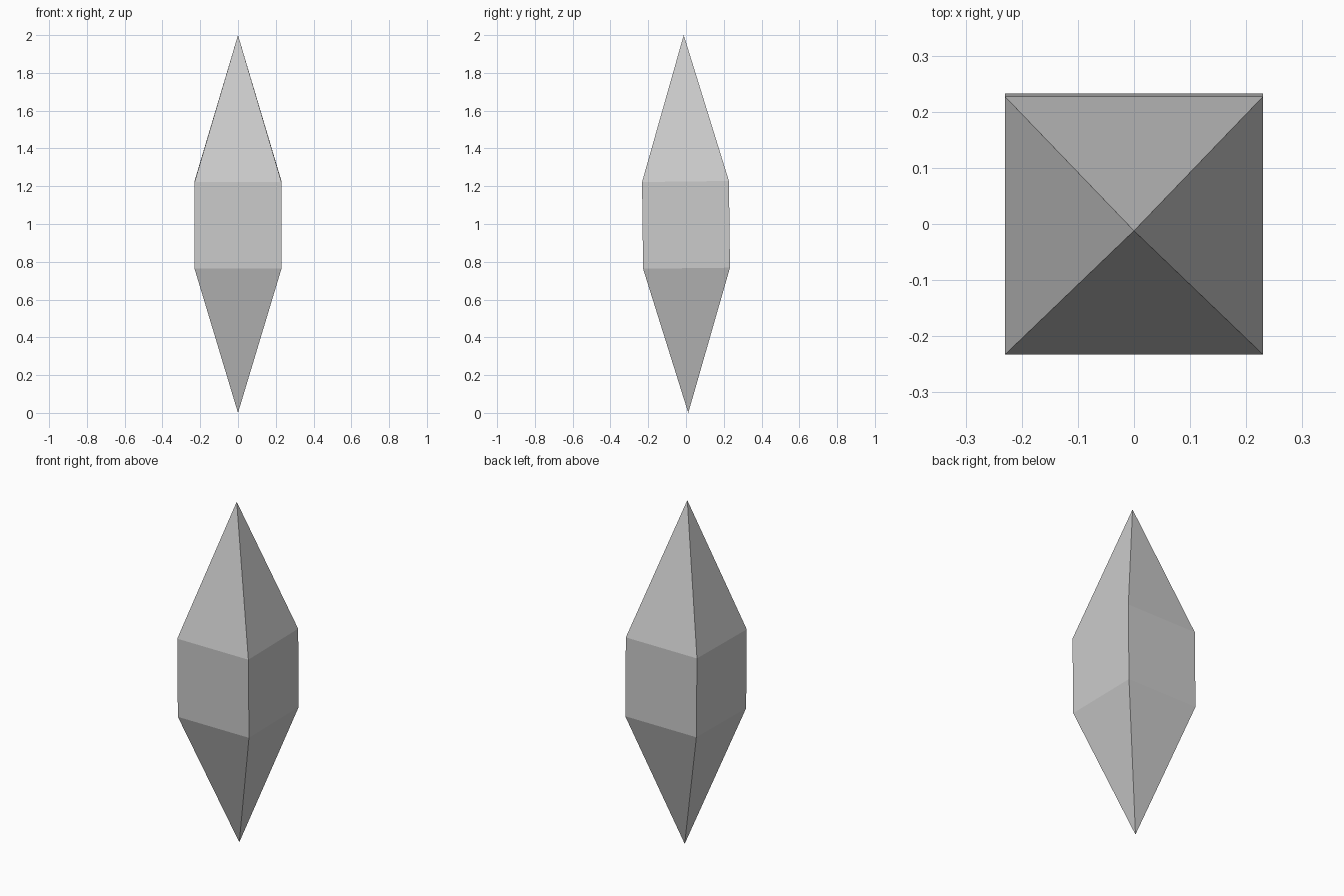
import bpy, bmesh
from mathutils import Matrix

if "Cube" in bpy.data.objects:
    bpy.data.objects.remove(bpy.data.objects["Cube"])

HALF = 0.23          # half width of the square shaft
LOW, HIGH = 0.766, 1.225
TILT = 0.012         # slight lean about x

# crystal: square rings along z, capped by a point at each end
bm = bmesh.new()
tip = bm.verts.new((0, 0, 2))
foot = bm.verts.new((0, 0, 0))
corners = [(-1, -1), (1, -1), (1, 1), (-1, 1)]
low, high = [[bm.verts.new((x * HALF, y * HALF, z)) for x, y in corners]
             for z in (LOW, HIGH)]
for i in range(4):
    j = (i + 1) % 4
    bm.faces.new((foot, low[j], low[i]))
    bm.faces.new((low[i], low[j], high[j], high[i]))
    bm.faces.new((high[i], high[j], tip))

# lean the crystal about its middle
bmesh.ops.rotate(bm, verts=bm.verts, cent=(0, 0, 1),
                 matrix=Matrix.Rotation(TILT, 3, 'X'))
bmesh.ops.recalc_face_normals(bm, faces=bm.faces)

mesh = bpy.data.meshes.new("crystal")
bm.to_mesh(mesh)
bm.free()
bpy.context.collection.objects.link(bpy.data.objects.new("crystal", mesh))
